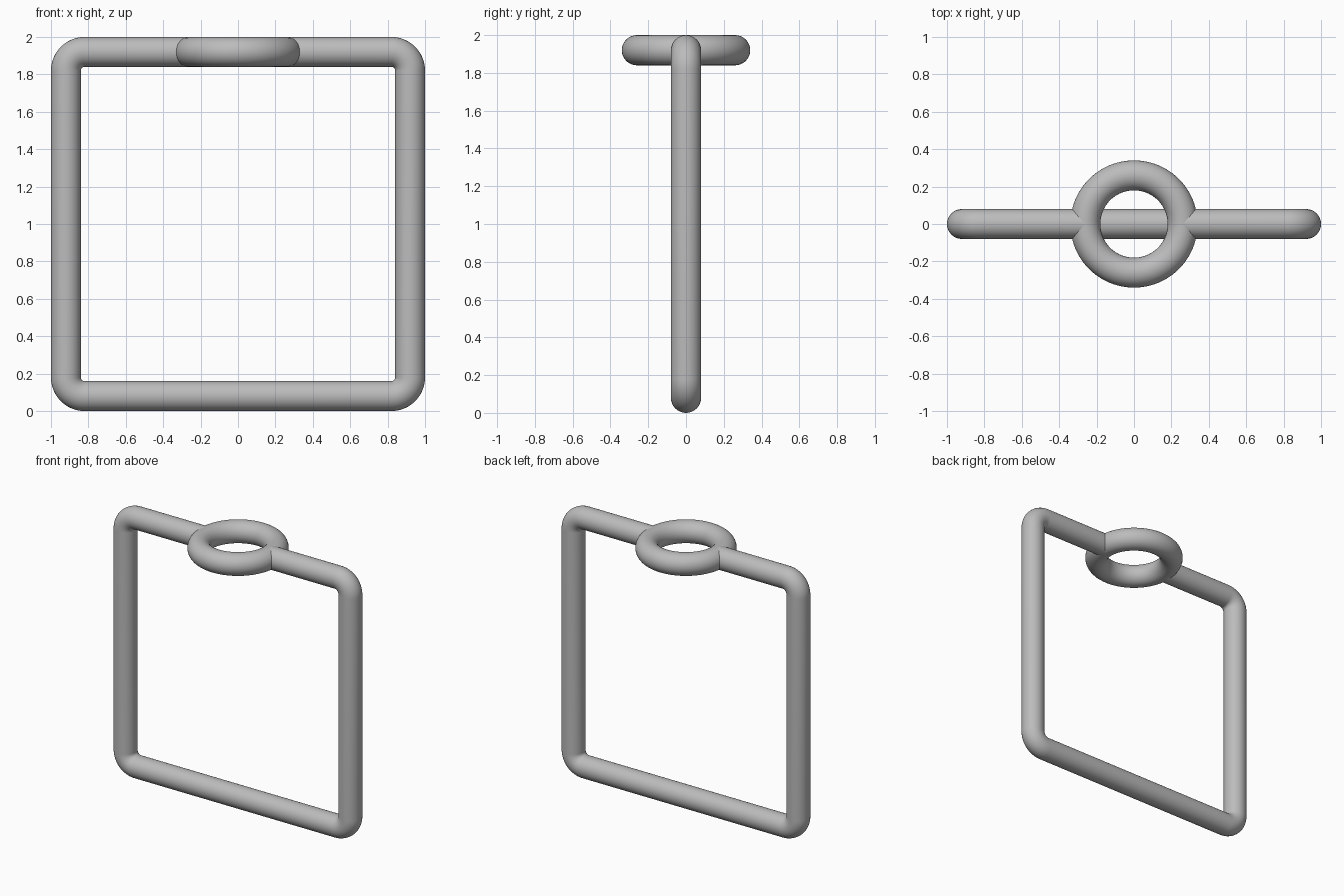
import bpy
from math import cos, sin, pi, radians

cube = bpy.data.objects.get("Cube")
if cube:
    bpy.data.objects.remove(cube, do_unlink=True)

TUBE = 0.08      # bar radius
HALF = 0.92      # half width of the frame centreline
BEND = 0.10      # corner radius of the centreline
RING = 0.26      # ring centreline radius
MID = 1.0        # height of the frame centre

grey = bpy.data.materials.new("plain_grey")
grey.use_nodes = True
colour = (0.5, 0.5, 0.5, 1)
grey.diffuse_color = colour
grey.node_tree.nodes["Principled BSDF"].inputs["Base Color"].default_value = colour


def finish(obj, name):
    obj.name = name
    obj.data.name = name
    obj.data.materials.clear()
    obj.data.materials.append(grey)
    bpy.ops.object.select_all(action='DESELECT')
    obj.select_set(True)
    bpy.context.view_layer.objects.active = obj
    bpy.ops.object.shade_smooth_by_angle(angle=radians(40))


def tube(name, points):
    """Round bar swept along a path, turned into a mesh."""
    curve = bpy.data.curves.new(name, 'CURVE')
    curve.dimensions = '3D'
    curve.bevel_depth = TUBE
    curve.bevel_resolution = 14
    curve.use_fill_caps = True
    spline = curve.splines.new('POLY')
    spline.points.add(len(points) - 1)
    for p, co in zip(spline.points, points):
        p.co = (*co, 1)
    obj = bpy.data.objects.new(name, curve)
    bpy.context.collection.objects.link(obj)
    bpy.ops.object.select_all(action='DESELECT')
    obj.select_set(True)
    bpy.context.view_layer.objects.active = obj
    bpy.ops.object.convert(target='MESH')
    finish(bpy.context.object, name)


# Square frame with rounded corners, open at the top where the ring sits
STEPS = 16
path = [(RING, 0, MID + HALF)]
for corner, (sx, sz) in enumerate([(1, 1), (1, -1), (-1, -1), (-1, 1)]):
    for i in range(STEPS + 1):
        a = pi / 2 * (1 - corner - i / STEPS)
        path.append((sx * (HALF - BEND) + BEND * cos(a), 0,
                     MID + sz * (HALF - BEND) + BEND * sin(a)))
path.append((-RING, 0, MID + HALF))
tube("square_frame", path)

# Flat ring in the gap of the top bar
bpy.ops.mesh.primitive_torus_add(major_radius=RING, minor_radius=TUBE,
                                 major_segments=96, minor_segments=32,
                                 location=(0, 0, MID + HALF))
finish(bpy.context.object, "top_ring")
